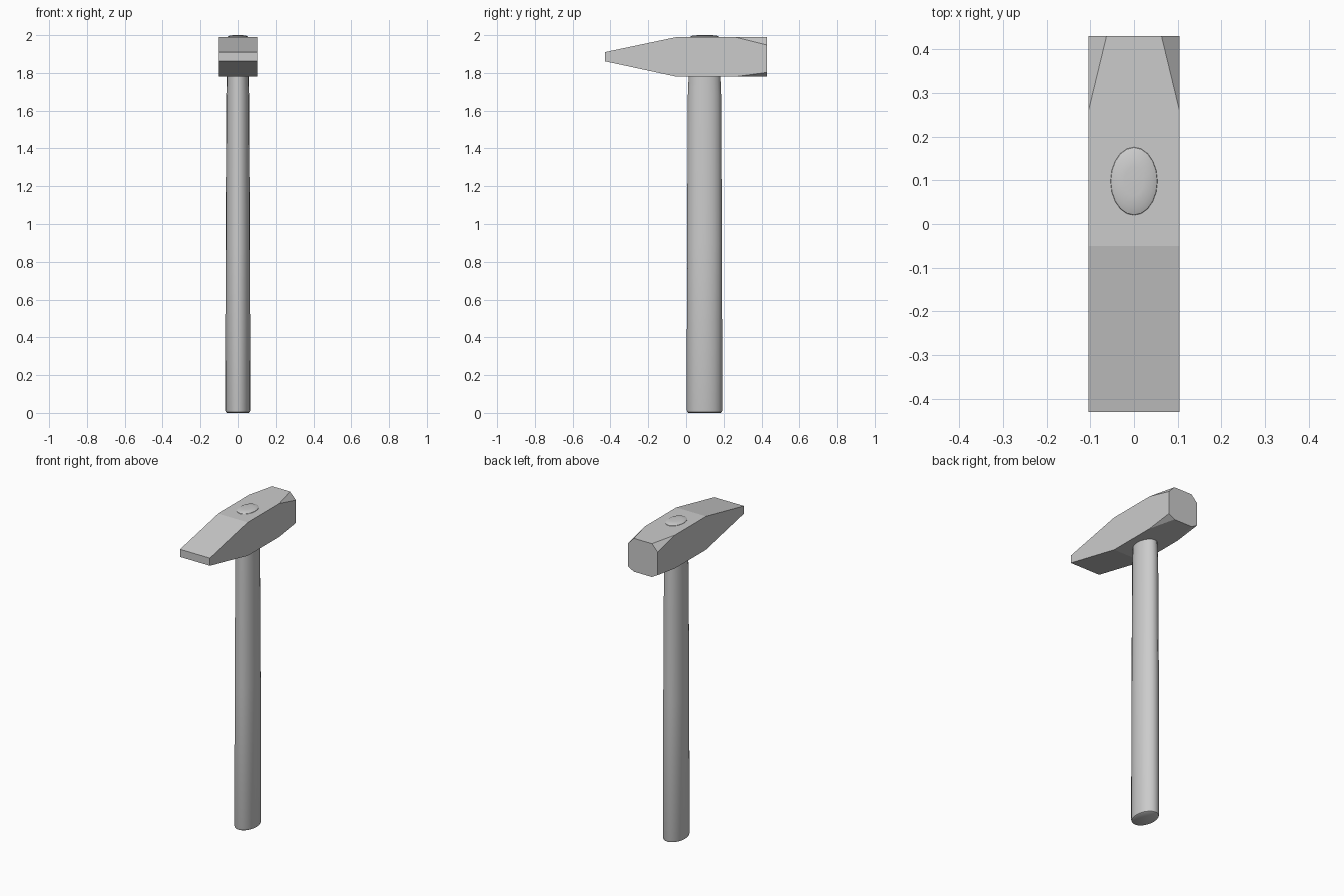
import bpy, bmesh, math
from mathutils import Vector

if "Cube" in bpy.data.objects:
    bpy.data.objects.remove(bpy.data.objects["Cube"])


def make_object(name, bm):
    bmesh.ops.recalc_face_normals(bm, faces=bm.faces[:])
    mesh = bpy.data.meshes.new(name)
    bm.to_mesh(mesh)
    bm.free()
    obj = bpy.data.objects.new(name, mesh)
    bpy.context.collection.objects.link(obj)
    return obj


# Hammer head: side profile extruded across x
HALF = 0.104
profile = [(-0.43, 1.862), (-0.05, 1.78), (0.43, 1.78),
           (0.43, 1.99), (-0.05, 1.99), (-0.43, 1.91)]
bm = bmesh.new()
left = [bm.verts.new((-HALF, y, z)) for y, z in profile]
right = [bm.verts.new((HALF, y, z)) for y, z in profile]
bm.faces.new(left)
bm.faces.new(right[::-1])
for i in range(len(profile)):
    j = (i + 1) % len(profile)
    bm.faces.new((left[i], right[i], right[j], left[j]))
bmesh.ops.recalc_face_normals(bm, faces=bm.faces[:])

# Slanted corner cuts around the striking face
for sx in (-1, 1):
    for z, z_cut in ((1.99, 1.947), (1.78, 1.803)):
        a = Vector((sx * HALF, 0.26, z))
        b = Vector((sx * 0.063, 0.43, z))
        c = Vector((sx * HALF, 0.43, z_cut))
        normal = (b - a).cross(c - a).normalized()
        if normal.x * sx < 0:
            normal.negate()
        bmesh.ops.bisect_plane(bm, geom=bm.verts[:] + bm.edges[:] + bm.faces[:],
                               dist=1e-5, plane_co=a, plane_no=normal, clear_outer=True)
        bmesh.ops.holes_fill(bm, edges=[e for e in bm.edges if e.is_boundary], sides=0)
make_object("hammer_head", bm)

# Handle: oval rings (z, x radius, y radius), with a domed end above the head
SIDES = 20
rings = [(0.0, 0.057, 0.085), (0.004, 0.063, 0.092), (0.015, 0.066, 0.095),
         (0.9, 0.064, 0.093), (1.68, 0.060, 0.089), (1.78, 0.057, 0.085),
         (1.984, 0.056, 0.081), (1.992, 0.053, 0.077), (1.998, 0.042, 0.062),
         (2.0, 0.022, 0.033)]
bm = bmesh.new()
loops = []
for z, rx, ry in rings:
    loops.append([bm.verts.new((rx * math.cos(i * math.tau / SIDES),
                                0.098 + ry * math.sin(i * math.tau / SIDES), z))
                  for i in range(SIDES)])
for low, high in zip(loops, loops[1:]):
    for i in range(SIDES):
        j = (i + 1) % SIDES
        bm.faces.new((low[i], low[j], high[j], high[i]))
bm.faces.new(loops[0][::-1])
bm.faces.new(loops[-1])
handle = make_object("handle", bm)
bpy.context.view_layer.objects.active = handle
handle.select_set(True)
bpy.ops.object.shade_smooth_by_angle(angle=math.radians(40))
